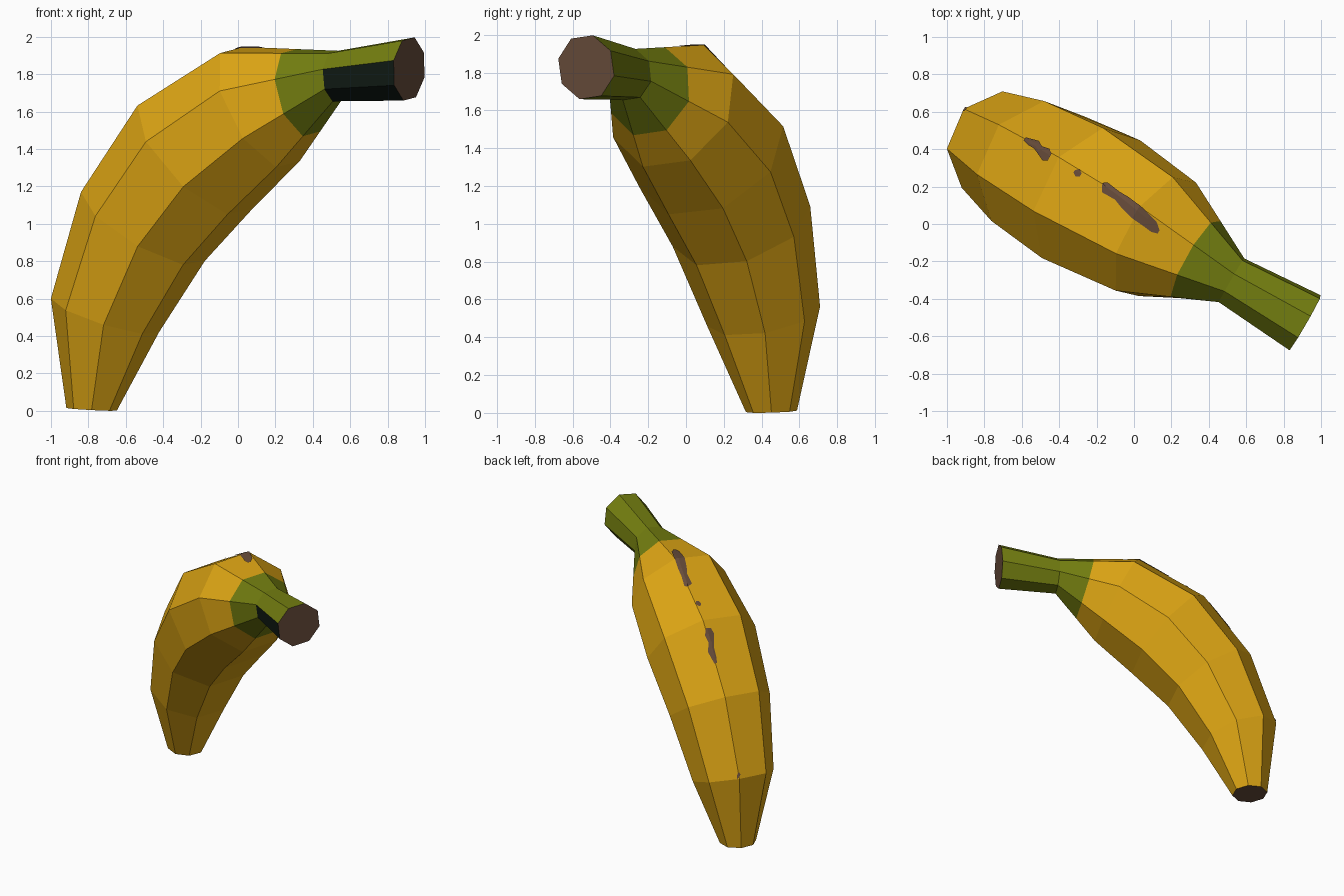
import bpy, bmesh, math
from mathutils import Vector
from mathutils.bvhtree import BVHTree

cube = bpy.data.objects.get("Cube")
if cube:
    bpy.data.objects.remove(cube, do_unlink=True)

SIDES = 8
ROLL = math.radians(15)      # roll of the eight-sided section
TURN = math.radians(-30)     # heading of the whole fruit


def material(name, color):
    m = bpy.data.materials.new(name)
    m.use_nodes = True
    m.diffuse_color = (*color, 1)
    m.node_tree.nodes["Principled BSDF"].inputs["Base Color"].default_value = (*color, 1)
    return m


yellow = material("ripe_yellow", (0.73, 0.38, 0.007))
green = material("stem_green", (0.17, 0.205, 0.005))
brown = material("bruise_brown", (0.135, 0.072, 0.043))
shade = material("dark_green_black", (0.006, 0.012, 0.008))


def add_object(name, bm, mats):
    mesh = bpy.data.meshes.new(name)
    bm.to_mesh(mesh)
    for m in mats:
        mesh.materials.append(m)
    ob = bpy.data.objects.new(name, mesh)
    ob.rotation_euler.z = TURN
    bpy.context.collection.objects.link(ob)
    return ob


# Sections from tip to stem end: along, height, radius, outward direction
sections = [
    (-0.904, 0.008, 0.135, (-1, 0.06)),
    (-0.821, 0.511, 0.303, (-0.94, 0.34)),
    (-0.587, 0.986, 0.380, (-0.83, 0.56)),
    (-0.265, 1.357, 0.418, (-0.65, 0.76)),
    (0.135, 1.624, 0.370, (-0.434, 0.90)),
    (0.602, 1.790, 0.140, (-0.03, 1)),
    (1.056, 1.828, 0.175, (0.05, 1)),
]


def ring_points(u, z, r, direction):
    n = Vector((direction[0], 0, direction[1])).normalized()
    pts = []
    for k in range(SIDES):
        a = ROLL + k * math.tau / SIDES
        pts.append(Vector((u, 0, z)) + r * (math.cos(a) * n + math.sin(a) * Vector((0, 1, 0))))
    return pts


rings = [ring_points(*s) for s in sections]

# Extra loop on the shoulder where yellow turns green
border = []
for k in range(SIDES):
    t = 0.52 + 0.05 * math.cos(ROLL + k * math.tau / SIDES)
    border.append(rings[4][k].lerp(rings[5][k], t))
rings.insert(5, border)

# Fruit body with stem and end caps
bm = bmesh.new()
loops = [[bm.verts.new(p) for p in ring] for ring in rings]
for i in range(len(loops) - 1):
    for k in range(SIDES):
        j = (k + 1) % SIDES
        f = bm.faces.new((loops[i][k], loops[i][j], loops[i + 1][j], loops[i + 1][k]))
        f.material_index = 1 if i >= 5 else 0
        if i == 6 and k in (4, 5):      # dark underside of the stem
            f.material_index = 3
for end in (loops[0], loops[-1]):
    bm.faces.new(end).material_index = 2
bmesh.ops.recalc_face_normals(bm, faces=bm.faces)
add_object("banana_body", bm, [yellow, green, brown, shade])
tree = BVHTree.FromBMesh(bm)


# Bruises: thin strips laid on the upper ridge (along, across, half width)
def bruise(name, stations):
    strip = bmesh.new()
    rows = []
    for u, p, w in stations:
        row = []
        for side in (-1, -0.3, 0.3, 1):
            hit, normal, _, _ = tree.ray_cast(Vector((u, p + side * w, 3)), Vector((0, 0, -1)))
            row.append(strip.verts.new(hit + normal * 0.006))
        rows.append(row)
    for a, b in zip(rows, rows[1:]):
        for c in range(3):
            strip.faces.new((a[c], b[c], b[c + 1], a[c + 1]))
    bmesh.ops.recalc_face_normals(strip, faces=strip.faces)
    if sum(f.normal.z for f in strip.faces) < 0:
        bmesh.ops.reverse_faces(strip, faces=strip.faces)
    add_object(name, strip, [brown])
    strip.free()


bruise("long_bruise", [
    (-0.25, 0.10, 0.006), (-0.23, 0.09, 0.028), (-0.15, 0.085, 0.022), (-0.1, 0.075, 0.032),
    (-0.02, 0.06, 0.038), (0.05, 0.05, 0.034), (0.1, 0.04, 0.03), (0.135, 0.03, 0.01)])
bruise("middle_bruise", [
    (-0.73, 0.10, 0.008), (-0.70, 0.10, 0.016), (-0.66, 0.105, 0.022),
    (-0.63, 0.09, 0.02), (-0.59, 0.085, 0.034), (-0.565, 0.085, 0.02)])
bruise("small_bruise", [(-0.415, 0.085, 0.008), (-0.395, 0.085, 0.02), (-0.375, 0.085, 0.01)])
bruise("tiny_bruise", [(-1.09, 0.08, 0.006), (-1.084, 0.08, 0.012), (-1.08, 0.08, 0.006)])
bm.free()
